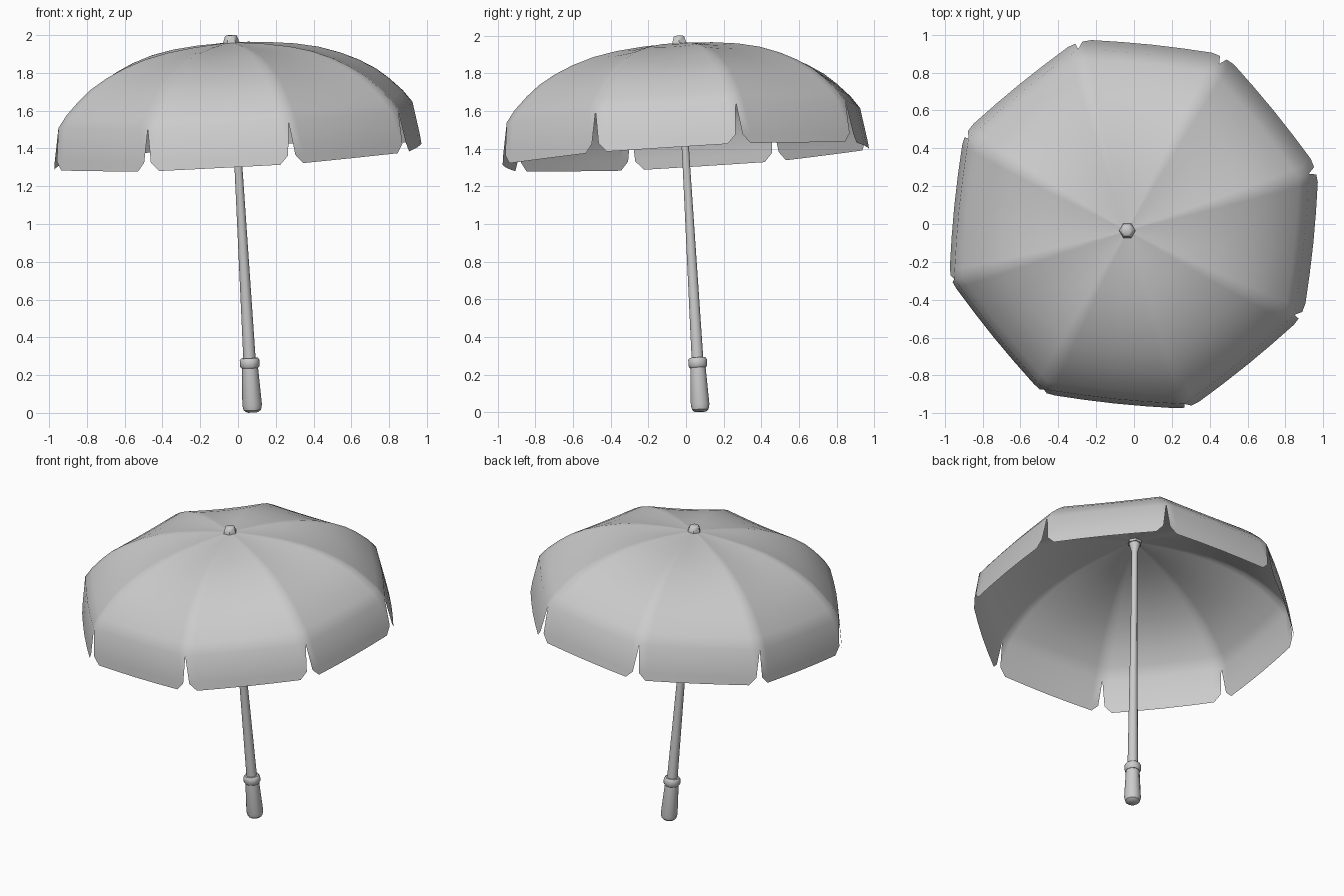
import bpy, bmesh, math
from mathutils import Vector, Matrix

if "Cube" in bpy.data.objects:
    bpy.data.objects.remove(bpy.data.objects["Cube"])

# Shared tilted frame: pole axis leans towards -x and -y
axis = Vector((-0.0575, -0.0575, 1)).normalized()
frame = Matrix.Translation((0.077, 0.077, 0.003)) @ \
    Vector((0, 0, 1)).rotation_difference(axis).to_matrix().to_4x4()

grey = bpy.data.materials.new("grey")
grey.diffuse_color = (0.6, 0.6, 0.6, 1)
grey.use_nodes = True
grey.node_tree.nodes["Principled BSDF"].inputs["Base Color"].default_value = grey.diffuse_color


def finish(bm, name, angle):
    bmesh.ops.remove_doubles(bm, verts=bm.verts, dist=1e-5)
    bmesh.ops.recalc_face_normals(bm, faces=bm.faces)
    bm.transform(frame)
    mesh = bpy.data.meshes.new(name)
    bm.to_mesh(mesh)
    bm.free()
    mesh.materials.append(grey)
    ob = bpy.data.objects.new(name, mesh)
    bpy.context.collection.objects.link(ob)
    bpy.ops.object.select_all(action='DESELECT')
    ob.select_set(True)
    bpy.context.view_layer.objects.active = ob
    bpy.ops.object.shade_smooth_by_angle(angle=math.radians(angle))


def lathe(name, profile, sides, angle=40):
    """Closed turned part from (radius, height) pairs."""
    bm = bmesh.new()
    rings = [[bm.verts.new((r * math.cos(a), r * math.sin(a), z))
              for a in (2 * math.pi * i / sides for i in range(sides))]
             for r, z in profile]
    for low, high in zip(rings, rings[1:]):
        for i in range(sides):
            j = (i + 1) % sides
            bm.faces.new((low[i], low[j], high[j], high[i]))
    bm.faces.new(rings[0][::-1])
    bm.faces.new(rings[-1])
    finish(bm, name, angle)


# Handle, collar, pole and tip
lathe("handle", [(0.03, 0), (0.046, 0.012), (0.052, 0.04), (0.042, 0.25)], 10)
lathe("handle_collar", [(0.044, 0.235), (0.052, 0.245), (0.052, 0.278), (0.044, 0.288)], 10)
lathe("pole", [(0.033, 0.25), (0.021, 1.3), (0.019, 1.88), (0.036, 1.945)], 10)
lathe("tip", [(0.045, 1.945), (0.043, 1.965), (0.032, 1.998), (0.022, 2.003)], 6, 50)

# Canopy: eight panels stretched between ribs, each with a hanging flap
RIBS = 8
START = math.radians(16.6)
RIB = [(0.03, 1.964), (0.2, 1.953), (0.35, 1.935), (0.48, 1.908), (0.6, 1.868),
       (0.7, 1.823), (0.79, 1.77), (0.86, 1.713), (0.93, 1.645), (0.98, 1.58)]
COLS = [0, 0.07, 0.28, 0.5, 0.72, 0.93, 1]


def panel_point(k, t, r, z, out=0.0, sag=0.0):
    a, b = (START + math.tau * (k + s) / RIBS for s in (0, 1))
    va, vb = (Vector((math.cos(c), math.sin(c), 0)) for c in (a, b))
    bulge = 0.012 * r * math.sin(math.pi * t)
    mid = (va + vb).normalized()
    return (va.lerp(vb, t) * r + mid * (out + bulge)
            + Vector((0, 0, z - sag * math.sin(math.pi * t))))


bm = bmesh.new()
for k in range(RIBS):
    rows = []
    for i, (r, z) in enumerate(RIB):
        sag = 0.012 * math.sin(math.pi * i / (len(RIB) - 1))
        rows.append([bm.verts.new(panel_point(k, t, r, z, 0, sag)) for t in COLS])
    # Flap narrows slightly so that a notch opens at each rib
    rows.append([bm.verts.new(panel_point(k, 0.012 + 0.976 * t, 0.98, 1.405, 0.03)) for t in COLS])
    for up, down in zip(rows, rows[1:]):
        for i in range(len(COLS) - 1):
            bm.faces.new((up[i], down[i], down[i + 1], up[i + 1]))
    # Flap hem with cut corners
    last = rows[-1]
    hem = [bm.verts.new(panel_point(k, t, 0.98, 1.358, 0.038)) for t in COLS[1:-1]]
    for i in range(len(hem) - 1):
        bm.faces.new((last[i + 1], hem[i], hem[i + 1], last[i + 2]))
    bm.faces.new((last[0], hem[0], last[1]))
    bm.faces.new((last[-2], hem[-1], last[-1]))
finish(bm, "canopy", 50)
